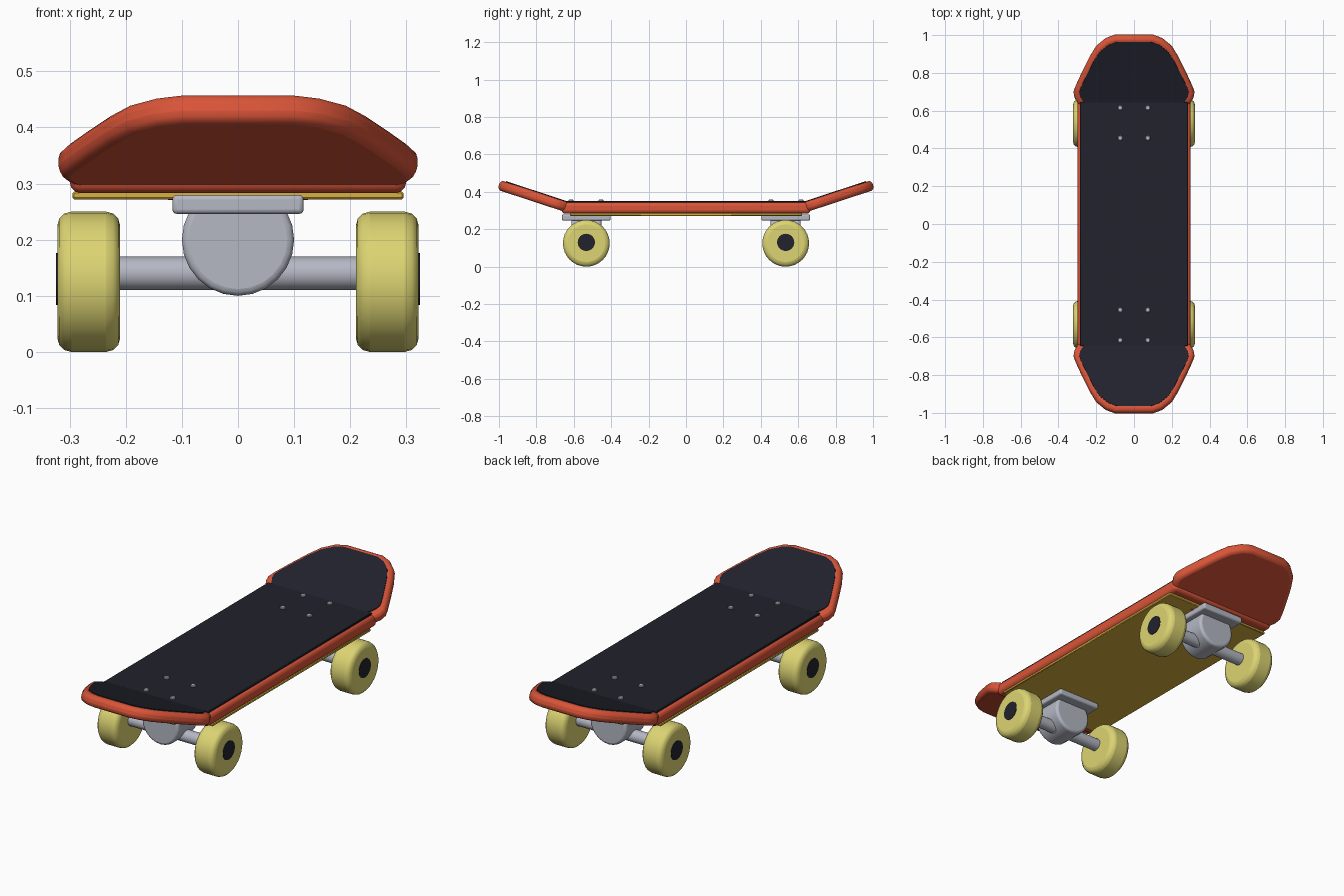
import bpy, bmesh, math
from mathutils import Matrix

if "Cube" in bpy.data.objects:
    bpy.data.objects.remove(bpy.data.objects["Cube"], do_unlink=True)


def material(name, rgb):
    m = bpy.data.materials.new(name)
    m.use_nodes = True
    m.diffuse_color = (*rgb, 1)
    m.node_tree.nodes["Principled BSDF"].inputs["Base Color"].default_value = (*rgb, 1)
    return m


RED = material("orange red paint", (0.70, 0.09, 0.04))
BLACK = material("black grip", (0.015, 0.016, 0.025))
YELLOW = material("golden underside", (0.70, 0.44, 0.05))
CREAM = material("pale yellow rubber", (0.72, 0.66, 0.17))
METAL = material("grey metal", (0.46, 0.48, 0.55))


def finish(bm, name, mat, matrix, bevel=0.0, segments=3):
    """Turn a bmesh into a smooth-shaded object with an optional edge bevel."""
    bmesh.ops.recalc_face_normals(bm, faces=bm.faces)
    bm.transform(matrix)
    mesh = bpy.data.meshes.new(name)
    bm.to_mesh(mesh)
    bm.free()
    mesh.materials.append(mat)
    obj = bpy.data.objects.new(name, mesh)
    bpy.context.collection.objects.link(obj)
    if bevel:
        mod = obj.modifiers.new("rounded edges", 'BEVEL')
        mod.width, mod.segments = bevel, segments
        mod.limit_method, mod.angle_limit = 'ANGLE', math.radians(50)
    bpy.ops.object.select_all(action='DESELECT')
    obj.select_set(True)
    bpy.context.view_layer.objects.active = obj
    bpy.ops.object.shade_smooth_by_angle(angle=math.radians(35))
    return obj


def box(name, mat, size, loc, bevel=0.0, segments=3):
    bm = bmesh.new()
    bmesh.ops.create_cube(bm, size=1)
    return finish(bm, name, mat, Matrix.Translation(loc) @ Matrix.Diagonal((*size, 1)), bevel, segments)


def cylinder(name, mat, radius, depth, loc, axis='Z', bevel=0.0, sides=32, segments=3):
    bm = bmesh.new()
    bmesh.ops.create_cone(bm, cap_ends=True, segments=sides, radius1=radius, radius2=radius, depth=depth)
    turn = {'X': Matrix.Rotation(math.pi / 2, 4, 'Y'),
            'Y': Matrix.Rotation(math.pi / 2, 4, 'X'),
            'Z': Matrix.Identity(4)}[axis]
    return finish(bm, name, mat, Matrix.Translation(loc) @ turn, bevel, segments)


# Half outline of an upturned end, from its tip back under the deck
OUTLINE = [(0.1, 0.237), (0.15, 0.218), (0.2, 0.175), (0.235, 0.115), (0.275, 0.03),
           (0.308, -0.045), (0.32, -0.08), (0.315, -0.11), (0.295, -0.145),
           (0.25, -0.18), (0.18, -0.215), (0.1, -0.237)]


def plate(name, mat, sx, sy, z0, z1, matrix, bevel=0.0):
    """Extrude the mirrored end outline between two heights."""
    pts = OUTLINE + [(-x, y) for x, y in reversed(OUTLINE)]
    bm = bmesh.new()
    face = bm.faces.new([bm.verts.new((x * sx, y * sy, z0)) for x, y in pts])
    top = bmesh.ops.extrude_face_region(bm, geom=[face])["geom"]
    bmesh.ops.translate(bm, vec=(0, 0, z1 - z0),
                        verts=[v for v in top if isinstance(v, bmesh.types.BMVert)])
    return finish(bm, name, mat, matrix, bevel)


# Flat middle of the board
box("deck", RED, (0.60, 1.33, 0.062), (0, 0, 0.314), 0.02)
box("deck_grip", BLACK, (0.57, 1.29, 0.012), (0, 0, 0.346), 0.003, 1)
box("underside_panel", YELLOW, (0.59, 1.24, 0.014), (0, 0, 0.279), 0.003, 1)

for end, spin in (("front", math.pi), ("back", 0.0)):
    side = -1 if end == "front" else 1
    ty = side * 0.533

    # Upturned end with its grip
    tilt = (Matrix.Rotation(spin, 4, 'Z') @ Matrix.Translation((0, 0.775, 0.363))
            @ Matrix.Rotation(math.radians(18.2), 4, 'X'))
    plate(end + "_kick", RED, 1, 1, -0.027, 0.027, tilt, 0.02)
    plate(end + "_kick_grip", BLACK, 0.906, 0.875, 0.024, 0.031, tilt)

    # Truck
    box(end + "_base_plate", METAL, (0.234, 0.26, 0.034), (0, ty, 0.263), 0.008)
    cylinder(end + "_hanger", METAL, 0.1, 0.16, (0, ty, 0.2), 'Y', 0.012, 24)
    cylinder(end + "_axle", METAL, 0.03, 0.5, (0, ty, 0.14), 'X')

    # Bolts through the deck
    for bx in (-0.073, 0.073):
        for by in (0.455, 0.615):
            cylinder(end + "_bolt", METAL, 0.013, 0.02, (bx, side * by, 0.349), 'Z', 0.003, 12, 1)

    # Wheels and hubs
    for label, sx in (("right", -1), ("left", 1)):
        cylinder(f"{end}_{label}_wheel", CREAM, 0.125, 0.112, (sx * 0.266, ty, 0.125), 'X', 0.025)
        cylinder(f"{end}_{label}_hub", BLACK, 0.046, 0.008, (sx * 0.32, ty, 0.13), 'X')
